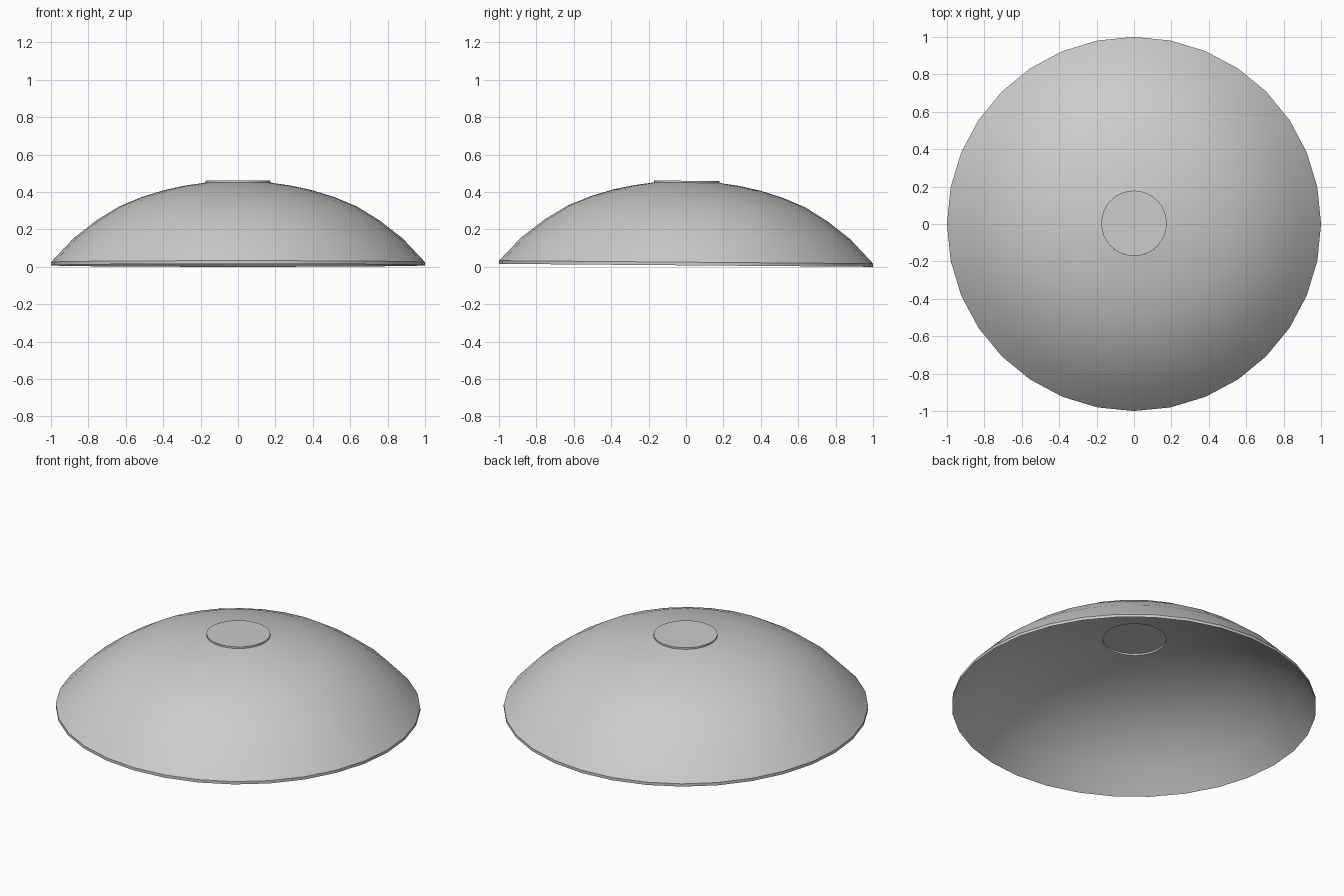
import bpy, bmesh, math
from mathutils import Matrix

if "Cube" in bpy.data.objects:
    bpy.data.objects.remove(bpy.data.objects["Cube"])

SIDES = 32
THICK = 0.017

# outer profile (radius, height) from rim up to the raised cap edge
outer = [(1.0, 0.025), (0.88, 0.152), (0.757, 0.248), (0.635, 0.323), (0.515, 0.373),
         (0.395, 0.41), (0.285, 0.434), (0.175, 0.45), (0.175, 0.46)]
# underside is the same curve shifted straight down
inner = [(r, z - THICK) for r, z in outer]
profile = inner[::-1] + outer

bm = bmesh.new()
rings = []
for r, z in profile:
    rings.append([bm.verts.new((r * math.cos(2 * math.pi * i / SIDES),
                                r * math.sin(2 * math.pi * i / SIDES), z))
                  for i in range(SIDES)])
# shell walls
for a, b in zip(rings, rings[1:]):
    for i in range(SIDES):
        j = (i + 1) % SIDES
        bm.faces.new((a[i], a[j], b[j], b[i]))
# round cap discs, above and below
bm.faces.new(rings[-1])
bm.faces.new(rings[0][::-1])
bmesh.ops.recalc_face_normals(bm, faces=bm.faces)

# the shell leans back very slightly
bm.transform(Matrix.Rotation(-0.008, 4, 'X'))
low = min(v.co.z for v in bm.verts)
bmesh.ops.translate(bm, verts=bm.verts, vec=(0, 0, -low))

mesh = bpy.data.meshes.new("dome_shell")
bm.to_mesh(mesh)
bm.free()
dome = bpy.data.objects.new("dome_shell", mesh)
bpy.context.collection.objects.link(dome)
bpy.context.view_layer.objects.active = dome
dome.select_set(True)
bpy.ops.object.shade_smooth_by_angle(angle=math.radians(30))
